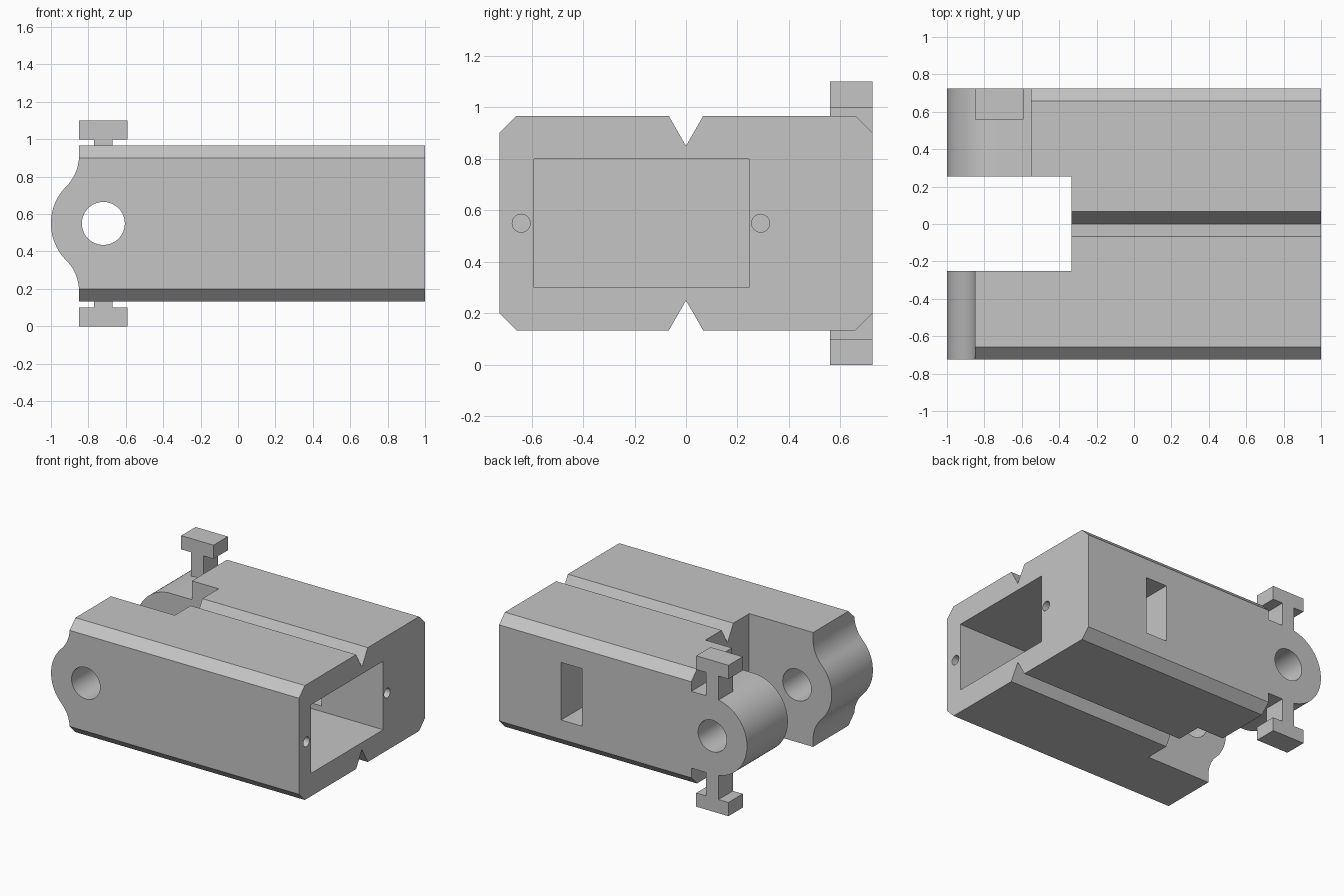
import bpy, bmesh
from math import cos, sin, radians
from mathutils import Vector

if "Cube" in bpy.data.objects:
    bpy.data.objects.remove(bpy.data.objects["Cube"])

# One plain grey
grey = bpy.data.materials.new("plain grey")
grey.use_nodes = True
colour = (0.56, 0.56, 0.56, 1)
grey.diffuse_color = colour
grey.node_tree.nodes["Principled BSDF"].inputs["Base Color"].default_value = colour

MID = 0.55            # height of the centre line
HALF_W, HALF_H = 0.725, 0.417
PIN_X, LUG_R = -0.72, 0.28


def prism(name, outline, axis, start, end):
    """Extrude a 2D outline along x (outline is y, z) or along y (outline is x, z)."""
    bm = bmesh.new()
    if axis == "x":
        verts = [bm.verts.new((start, a, b)) for a, b in outline]
        move = Vector((end - start, 0, 0))
    else:
        verts = [bm.verts.new((a, start, b)) for a, b in outline]
        move = Vector((0, end - start, 0))
    face = bm.faces.new(verts)
    ext = bmesh.ops.extrude_face_region(bm, geom=[face])
    moved = [g for g in ext["geom"] if isinstance(g, bmesh.types.BMVert)]
    bmesh.ops.translate(bm, vec=move, verts=moved)
    bmesh.ops.recalc_face_normals(bm, faces=bm.faces)
    mesh = bpy.data.meshes.new(name)
    bm.to_mesh(mesh)
    bm.free()
    mesh.materials.append(grey)
    obj = bpy.data.objects.new(name, mesh)
    bpy.context.collection.objects.link(obj)
    return obj


def rect(a0, a1, b0, b1):
    return [(a0, b0), (a1, b0), (a1, b1), (a0, b1)]


def arc(cx, cz, r, a0, a1, n):
    angles = [radians(a0 + (a1 - a0) * i / n) for i in range(n + 1)]
    return [(cx + r * cos(a), cz + r * sin(a)) for a in angles]


def circle(cx, cz, r, n):
    return arc(cx, cz, r, 0, 360, n)[:-1]


def cut(target, cutter):
    """Subtract the cutter, then discard it."""
    cutter.hide_render = True
    mod = target.modifiers.new("cut", "BOOLEAN")
    mod.operation = "DIFFERENCE"
    mod.solver = "EXACT"
    mod.object = cutter
    bpy.context.view_layer.objects.active = target
    bpy.ops.object.modifier_apply(modifier=mod.name)
    bpy.data.objects.remove(cutter)


# Body section: chamfered corners and a V groove above and below
c, g = 0.067, 0.117
top = [(HALF_W, HALF_H - c), (HALF_W - c, HALF_H), (c, HALF_H), (0, HALF_H - g),
       (-c, HALF_H), (c - HALF_W, HALF_H), (-HALF_W, HALF_H - c)]
section = [(y, MID + z) for y, z in top] + [(y, MID - z) for y, z in reversed(top)]
body = prism("body", section, "x", -1.05, 1)

# Open slot between the two lugs
cut(body, prism("slot_cutter", rect(-1.3, -0.335, -0.2, 1.3), "y", -0.25, 0.255))

# Front lug end: rounded nose blending into the straight end
r = 0.232
blend = arc(-0.85 - r, MID + 0.362, r, 0, -45, 10)
nose = arc(PIN_X, MID, LUG_R, 135, 225, 24)
under = [(x, 2 * MID - z) for x, z in reversed(blend)]
outline = ([(-1.3, 1.3), (-0.85, 1.3)] + blend[:-1] + nose + under[1:]
           + [(-0.85, -0.2), (-1.3, -0.2)])
cut(body, prism("front_lug_cutter", outline, "y", -1, -0.1))

# Back lug end: plain half round, lower than the body
outline = ([(-1.3, 1.3), (-0.55, 1.3), (-0.55, MID + LUG_R)]
           + arc(PIN_X, MID, LUG_R, 90, 270, 40)
           + [(-0.55, MID - LUG_R), (-0.55, -0.2), (-1.3, -0.2)])
cut(body, prism("back_lug_cutter", outline, "y", 0.1, 1))

# Pin hole through both lugs
cut(body, prism("pin_hole_cutter", circle(PIN_X, MID, 0.115, 48), "y", -1, 1))

# Pocket in the right end, two screw holes, and the side window into the pocket
cut(body, prism("pocket_cutter", rect(-0.59, 0.245, 0.3, 0.8), "x", -0.1, 1.2))
for y in (-0.64, 0.29):
    cut(body, prism("screw_hole_cutter", circle(y, MID, 0.035, 24), "x", 0.7, 1.2))
cut(body, prism("window_cutter", rect(0.33, 0.5, 0.34, 0.76), "y", 0.1, 1))

bpy.ops.object.select_all(action="DESELECT")
body.select_set(True)
bpy.context.view_layer.objects.active = body
bpy.ops.object.shade_smooth_by_angle(angle=radians(25))

# T-shaped posts above and below the back lug
for name, s in (("upper_post", 1), ("lower_post", -1)):
    tee = [(-0.77, 0.2), (-0.77, 0.45), (-0.85, 0.45), (-0.85, 0.55),
           (-0.59, 0.55), (-0.59, 0.45), (-0.67, 0.45), (-0.67, 0.2)]
    prism(name, [(x, MID + s * z) for x, z in tee], "y", 0.56, HALF_W)
